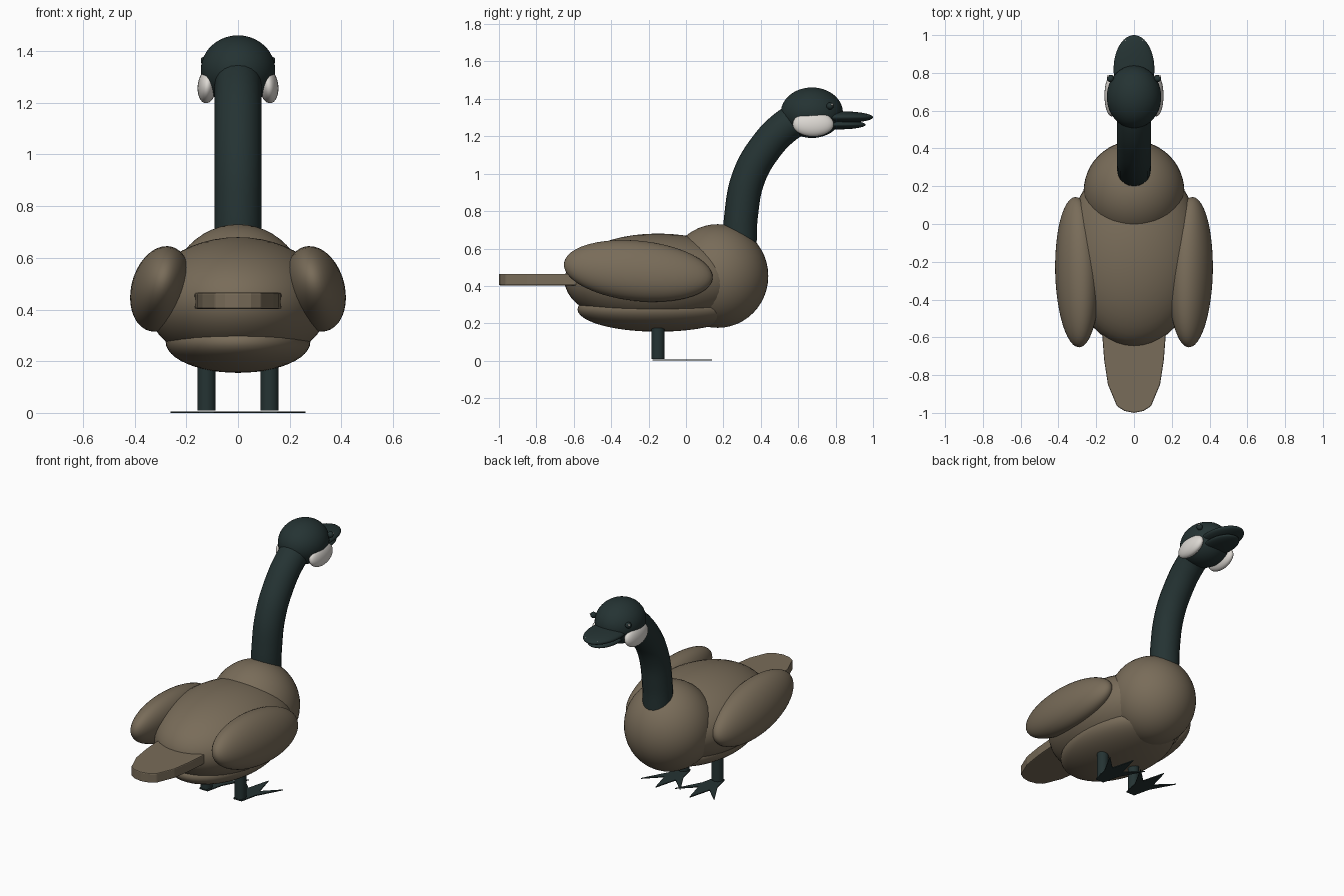
import bpy
import bmesh
from math import radians

if "Cube" in bpy.data.objects:
    bpy.data.objects.remove(bpy.data.objects["Cube"])


def material(name, rgb):
    m = bpy.data.materials.new(name)
    m.diffuse_color = (*rgb, 1)
    m.use_nodes = True
    m.node_tree.nodes["Principled BSDF"].inputs["Base Color"].default_value = m.diffuse_color
    return m


BROWN = material("feather_brown", (0.19, 0.15, 0.10))
DARK = material("dark_slate", (0.018, 0.033, 0.033))
WHITE = material("cheek_white", (0.72, 0.69, 0.65))


def add_mesh(name, bm, mat, loc=(0, 0, 0), rot=(0, 0, 0), smooth=True):
    me = bpy.data.meshes.new(name)
    for f in bm.faces:
        f.smooth = smooth
    bm.to_mesh(me)
    bm.free()
    me.materials.append(mat)
    ob = bpy.data.objects.new(name, me)
    ob.location = loc
    ob.rotation_euler = [radians(a) for a in rot]
    bpy.context.collection.objects.link(ob)
    return ob


def ellipsoid(name, loc, radii, mat, rot=(0, 0, 0), seg=48):
    bm = bmesh.new()
    bmesh.ops.create_uvsphere(bm, u_segments=seg, v_segments=seg // 2, radius=1)
    bmesh.ops.scale(bm, vec=radii, verts=bm.verts)
    return add_mesh(name, bm, mat, loc, rot)


def outline(name, pts, z, mat, height=0):
    """Flat polygon at z, optionally thickened upwards."""
    bm = bmesh.new()
    face = bm.faces.new([bm.verts.new((x, y, z)) for x, y in pts])
    if height:
        top = bmesh.ops.extrude_face_region(bm, geom=[face])
        verts = [v for v in top["geom"] if isinstance(v, bmesh.types.BMVert)]
        bmesh.ops.translate(bm, vec=(0, 0, height), verts=verts)
        bmesh.ops.recalc_face_normals(bm, faces=bm.faces)
    return add_mesh(name, bm, mat, smooth=False)


# Body masses
ellipsoid("body", (0, -0.15, 0.43), (0.355, 0.5, 0.25), BROWN)
ellipsoid("belly", (0, -0.15, 0.275), (0.28, 0.43, 0.12), BROWN)
ellipsoid("breast", (0, 0.17, 0.453), (0.267, 0.27, 0.277), BROWN)

# Tail slab with a tapered, rounded tip
half = [(0.17, -0.5), (0.167, -0.6), (0.158, -0.72), (0.138, -0.85),
        (0.09, -0.965), (0.05, -0.99)]
tail = outline("tail", half + [(0, -1)] + [(-x, y) for x, y in reversed(half)],
               0.403, BROWN, 0.062)
bev = tail.modifiers.new("soft_edges", "BEVEL")
bev.width = 0.006
bev.segments = 2

# Curved neck tube
curve = bpy.data.curves.new("neck", "CURVE")
curve.dimensions = "3D"
curve.bevel_depth = 0.09
curve.bevel_resolution = 8
curve.resolution_u = 8
curve.use_fill_caps = True
path = [(0.287, 0.6), (0.295, 0.78), (0.335, 0.98), (0.425, 1.14), (0.53, 1.25), (0.63, 1.31)]
spline = curve.splines.new("BEZIER")
spline.bezier_points.add(len(path) - 1)
for p, (y, z) in zip(spline.bezier_points, path):
    p.co = (0, y, z)
    p.handle_left_type = p.handle_right_type = "AUTO"
curve.materials.append(DARK)
neck = bpy.data.objects.new("neck", curve)
bpy.context.collection.objects.link(neck)

# Head and bill
ellipsoid("head", (0, 0.673, 1.326), (0.144, 0.166, 0.135), DARK)
ellipsoid("upper_bill", (0, 0.82, 1.302), (0.108, 0.18, 0.032), DARK)
ellipsoid("lower_bill", (0, 0.82, 1.262), (0.09, 0.14, 0.025), DARK)

# Paired parts
for side, s in (("right", 1), ("left", -1)):
    ellipsoid(f"wing_{side}", (s * 0.3, -0.255, 0.48), (0.113, 0.4, 0.164), BROWN,
              rot=(-6, -15 * s, 0))
    ellipsoid(f"cheek_{side}", (s * 0.119, 0.68, 1.265), (0.037, 0.11, 0.067), WHITE,
              rot=(0, -6 * s, 0), seg=32)
    ellipsoid(f"eye_{side}", (s * 0.125, 0.77, 1.362), (0.019, 0.019, 0.019), DARK, seg=16)
    ellipsoid(f"eye_glint_{side}", (s * 0.138, 0.781, 1.37), (0.006, 0.006, 0.006), WHITE, seg=12)
    ellipsoid(f"nostril_{side}", (s * 0.042, 0.97, 1.31), (0.006, 0.006, 0.004), WHITE, seg=12)

    # Leg cylinder
    bm = bmesh.new()
    bmesh.ops.create_cone(bm, cap_ends=True, segments=24, radius1=0.035,
                          radius2=0.035, depth=0.22)
    leg = add_mesh(f"leg_{side}", bm, DARK, (s * 0.122, -0.15, 0.12), smooth=False)
    bpy.context.view_layer.objects.active = leg
    bpy.ops.object.select_all(action="DESELECT")
    leg.select_set(True)
    bpy.ops.object.shade_smooth_by_angle(angle=radians(35))

    # Flat three-toed foot
    toes = [(-0.03, -0.03), (0.03, -0.03), (0.055, 0.08), (0.14, 0.235), (0.04, 0.14),
            (0, 0.29), (-0.04, 0.14), (-0.14, 0.235), (-0.055, 0.08)]
    outline(f"foot_{side}", [(s * 0.122 + x, y - 0.15) for x, y in toes], 0, DARK, 0.006)
